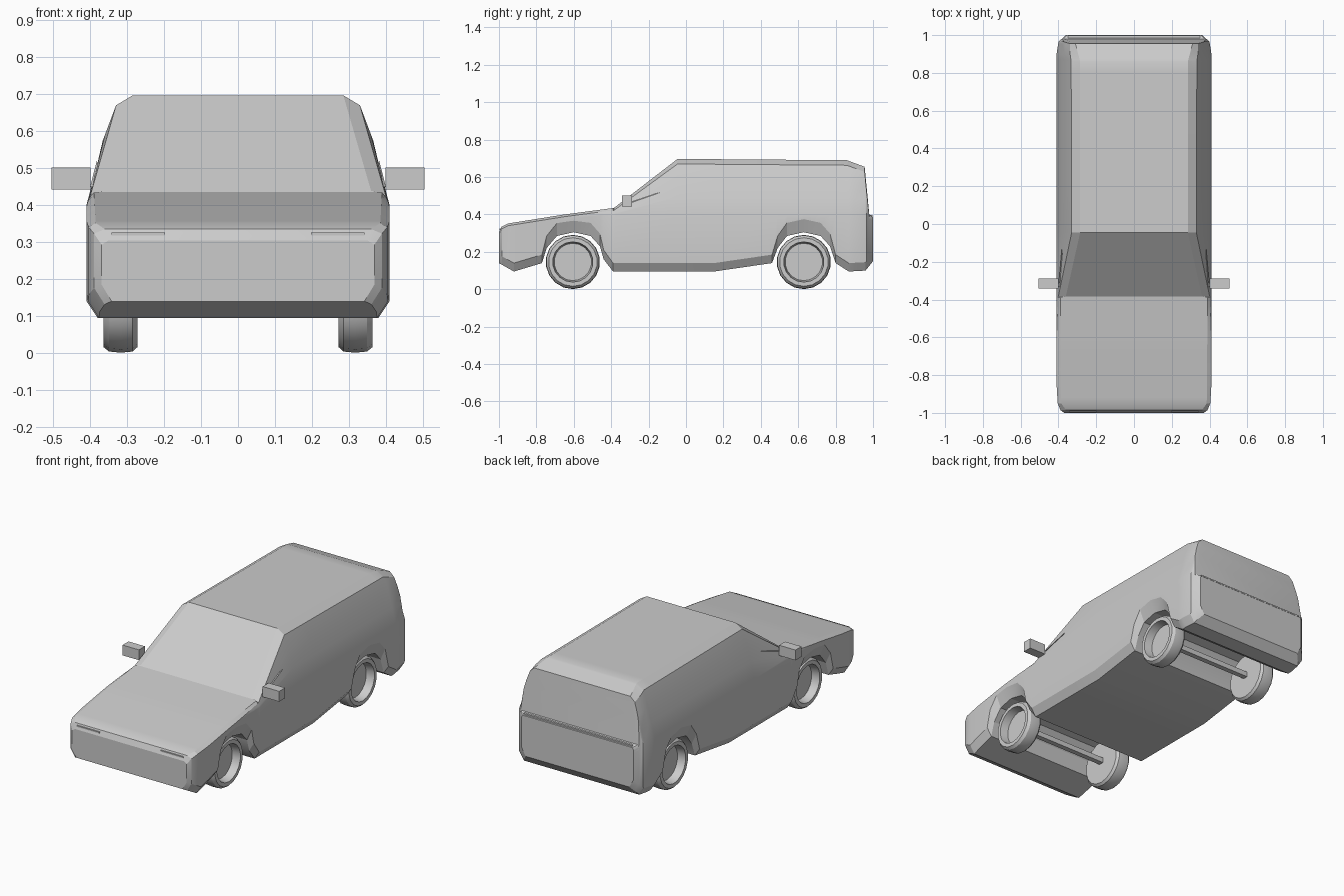
import bpy, bmesh, math
from mathutils import Matrix, Vector

cube = bpy.data.objects.get("Cube")
if cube:
    bpy.data.objects.remove(cube)

paint = bpy.data.materials.new("light_grey")
paint.use_nodes = True
GREY = (0.6, 0.6, 0.6, 1)
paint.diffuse_color = GREY
paint.node_tree.nodes["Principled BSDF"].inputs["Base Color"].default_value = GREY


def finish(bm, name, angle=25):
    bmesh.ops.remove_doubles(bm, verts=bm.verts, dist=0.0005)
    bmesh.ops.recalc_face_normals(bm, faces=bm.faces)
    mesh = bpy.data.meshes.new(name)
    bm.to_mesh(mesh)
    bm.free()
    mesh.materials.append(paint)
    obj = bpy.data.objects.new(name, mesh)
    bpy.context.collection.objects.link(obj)
    bpy.ops.object.select_all(action="DESELECT")
    obj.select_set(True)
    bpy.context.view_layer.objects.active = obj
    bpy.ops.object.shade_smooth_by_angle(angle=math.radians(angle))
    return obj


def lerp(table, t):
    if t <= table[0][0]:
        return table[0][1]
    for (a, u), (b, v) in zip(table, table[1:]):
        if t <= b:
            return u + (v - u) * (t - a) / (b - a)
    return table[-1][1]


def box(name, centre, size):
    bm = bmesh.new()
    bmesh.ops.create_cube(bm, size=1, matrix=Matrix.Translation(centre) @ Matrix.Diagonal((*size, 1)))
    return finish(bm, name)


# Body outlines along the length: underside, top, plan width, top edge
under = [(-1, .14), (-.92, .095), (-.77, .14), (-.745, .22), (-.69, .285), (-.6, .305),
         (-.51, .285), (-.46, .23), (-.44, .16), (-.39, .095), (.15, .095), (.46, .14),
         (.49, .22), (.54, .285), (.63, .305), (.72, .285), (.77, .23), (.8, .14),
         (.87, .095), (.96, .1), (1, .15)]
top = [(-1, .305), (-.985, .335), (-.95, .352), (-.65, .4), (-.385, .435),
       (-.045, .697), (.86, .69), (.955, .655), (.98, .4), (1, .385)]
plan = [(-1, .9), (-.985, .95), (-.95, .985), (-.85, 1), (.9, 1), (.965, .975), (1, .88)]
edge = [(-1, .35), (-.95, .385), (-.39, .39), (-.38, .36), (-.045, .285), (.86, .285),
        (.955, .31), (.98, .375), (1, .355)]
side = [(.1, .41), (.4, .41), (.435, .396), (.55, .375), (.67, .33), (.7, .32)]


def section(y):
    zb, zt, k, e = (lerp(t, y) for t in (under, top, plan, edge))
    chamfer = .045 + .025 * max(0, min(1, (zb - .14) / .1))
    drop = .012 + .015 * max(0, min(1, (zt - .43) / .1))
    sill, belt, shoulder = zb + chamfer, min(.4, zt - .03), zt - drop
    if sill > belt - .01:
        sill = belt - .01
    half = [(.38 * k, zb), (.41 * k, sill), (.41 * k, belt)]
    for f in (.35, .7, 1):
        z = belt + f * (shoulder - belt)
        half.append((lerp(side, z) * k, z))
    half.append((min(e, half[-1][0] - .004), zt))
    ring = half + [(-x, z) for x, z in reversed(half)]
    return [Vector((x, y, z)) for x, z in ring]


stations = sorted({y for t in (under, top, plan, edge) for y, _ in t})
bm = bmesh.new()
rings = [[bm.verts.new(p) for p in section(y)] for y in stations]
for a, b in zip(rings, rings[1:]):
    for i in range(len(a)):
        j = (i + 1) % len(a)
        bm.faces.new((a[i], a[j], b[j], b[i]))
bm.faces.new(rings[0])
bm.faces.new(rings[-1])
finish(bm, "body_shell", 22)


# Wheel: lathe profile of (radius, offset outwards), with a dished outer face
def wheel(name, sx, y):
    profile = [(0, -.045), (.105, -.045), (.13, -.045), (.142, -.032), (.145, 0),
               (.142, .032), (.13, .047), (.108, .047), (.1, .0), (0, .0)]
    bm = bmesh.new()
    verts = [bm.verts.new((o, 0, r)) for r, o in profile]
    edges = [bm.edges.new(p) for p in zip(verts, verts[1:])]
    bmesh.ops.spin(bm, geom=verts + edges, cent=(0, 0, 0), axis=(1, 0, 0),
                   angle=math.tau, steps=18)
    bmesh.ops.transform(bm, verts=bm.verts,
                        matrix=Matrix.Translation((sx * .317, y, .146)) @ Matrix.Diagonal((sx, 1, 1, 1)))
    finish(bm, name, 30)


for label, y in (("front", -.605), ("rear", .63)):
    for word, sx in (("left", 1), ("right", -1)):
        wheel(f"{label}_{word}_wheel", sx, y)
    box(f"{label}_axle", (0, y, .15), (.56, .03, .03))

for word, sx in (("left", 1), ("right", -1)):
    box(f"{word}_mirror", (sx * .452, -.315, .472), (.106, .055, .06))
    # Pointed mirror bracket lying along the door glass
    bm = bmesh.new()
    tip = bm.verts.new((sx * .382, -.13, .52))
    base = [bm.verts.new((sx * x, y, z)) for x, y, z in
            ((.36, -.37, .436), (.40, -.33, .45), (.37, -.31, .475))]
    bm.faces.new(base)
    for i in range(3):
        bm.faces.new((base[i], base[(i + 1) % 3], tip))
    finish(bm, f"{word}_mirror_bracket")
    box(f"{word}_headlight_lid", (sx * .27, -.99, .322), (.145, .012, .008))

# Ledge under the tailgate glass
box("tailgate_ledge", (0, .985, .392), (.7, .025, .008))
